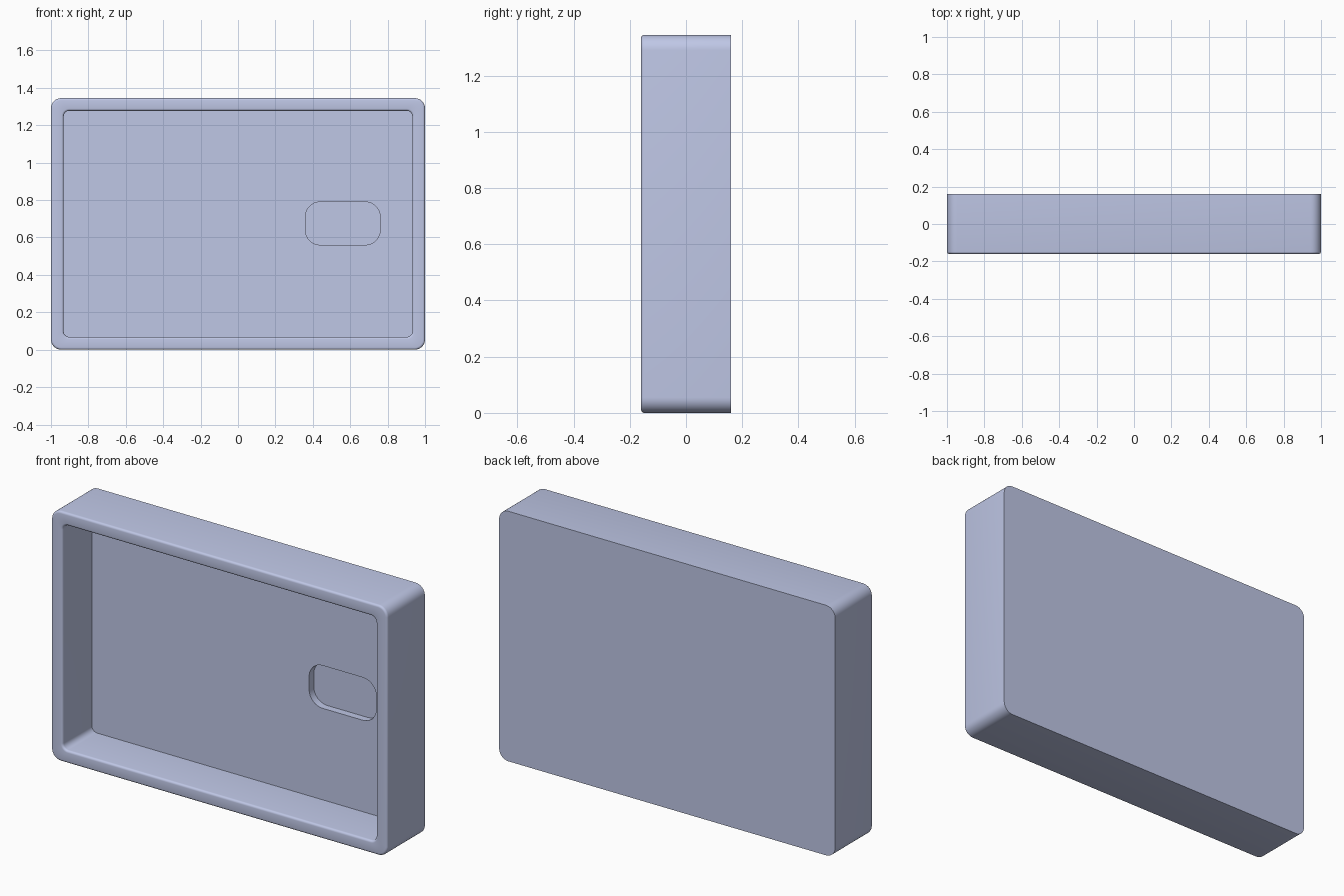
import bpy, bmesh
from math import cos, sin, pi

old = bpy.data.objects.get("Cube")
if old:
    bpy.data.objects.remove(old, do_unlink=True)

WIDTH, DEPTH, HEIGHT = 2.0, 0.32, 1.345
RIM = 0.068          # wall thickness
FILLET = 0.012       # rounding of the front rim
CORNER_STEPS = 8
FRONT, BACK = -DEPTH / 2, DEPTH / 2
FLOOR_Y, POCKET_Y = 0.09, 0.13

mat = bpy.data.materials.new("pale blue grey")
mat.use_nodes = True
colour = (0.52, 0.57, 0.79, 1)
mat.diffuse_color = colour
mat.node_tree.nodes["Principled BSDF"].inputs["Base Color"].default_value = colour

bm = bmesh.new()


def ring(cx, cz, w, h, r, y):
    """Rounded rectangle of vertices facing the front."""
    verts = []
    for i, (sx, sz) in enumerate([(1, 1), (-1, 1), (-1, -1), (1, -1)]):
        for k in range(CORNER_STEPS + 1):
            a = (i + k / CORNER_STEPS) * pi / 2
            verts.append(bm.verts.new((cx + sx * (w / 2 - r) + r * cos(a), y,
                                       cz + sz * (h / 2 - r) + r * sin(a))))
    return verts


def body_ring(inset, radius, y):
    return ring(0, HEIGHT / 2, WIDTH - 2 * inset, HEIGHT - 2 * inset, radius, y)


# Outer wall, rounded rim, then inner wall down to the floor
rings = [body_ring(0, 0.055, BACK)]
arc = [i * pi / 8 for i in range(5)]
for a in arc:
    d = FILLET * (1 - cos(a))
    rings.append(body_ring(d, 0.055 - d, FRONT + FILLET * (1 - sin(a))))
for a in reversed(arc):
    d = FILLET * (1 - cos(a))
    rings.append(body_ring(RIM - d, 0.03 + d, FRONT + FILLET * (1 - sin(a))))
rings.append(body_ring(RIM, 0.03, FLOOR_Y))

# Shallow pocket sunk into the floor
for y in (FLOOR_Y, POCKET_Y):
    rings.append(ring(0.56, 0.675, 0.40, 0.23, 0.08, y))

for a, b in zip(rings, rings[1:]):
    n = len(a)
    for i in range(n):
        j = (i + 1) % n
        bm.faces.new((a[i], a[j], b[j], b[i]))
bm.faces.new(rings[0])
bm.faces.new(rings[-1])
bmesh.ops.recalc_face_normals(bm, faces=bm.faces)

mesh = bpy.data.meshes.new("tray_body")
bm.to_mesh(mesh)
bm.free()
mesh.materials.append(mat)
tray = bpy.data.objects.new("tray_body", mesh)
bpy.context.collection.objects.link(tray)

# Smooth the roundings, keep the edges sharp
bpy.ops.object.select_all(action='DESELECT')
tray.select_set(True)
bpy.context.view_layer.objects.active = tray
bpy.ops.object.shade_smooth_by_angle(angle=pi / 6)
